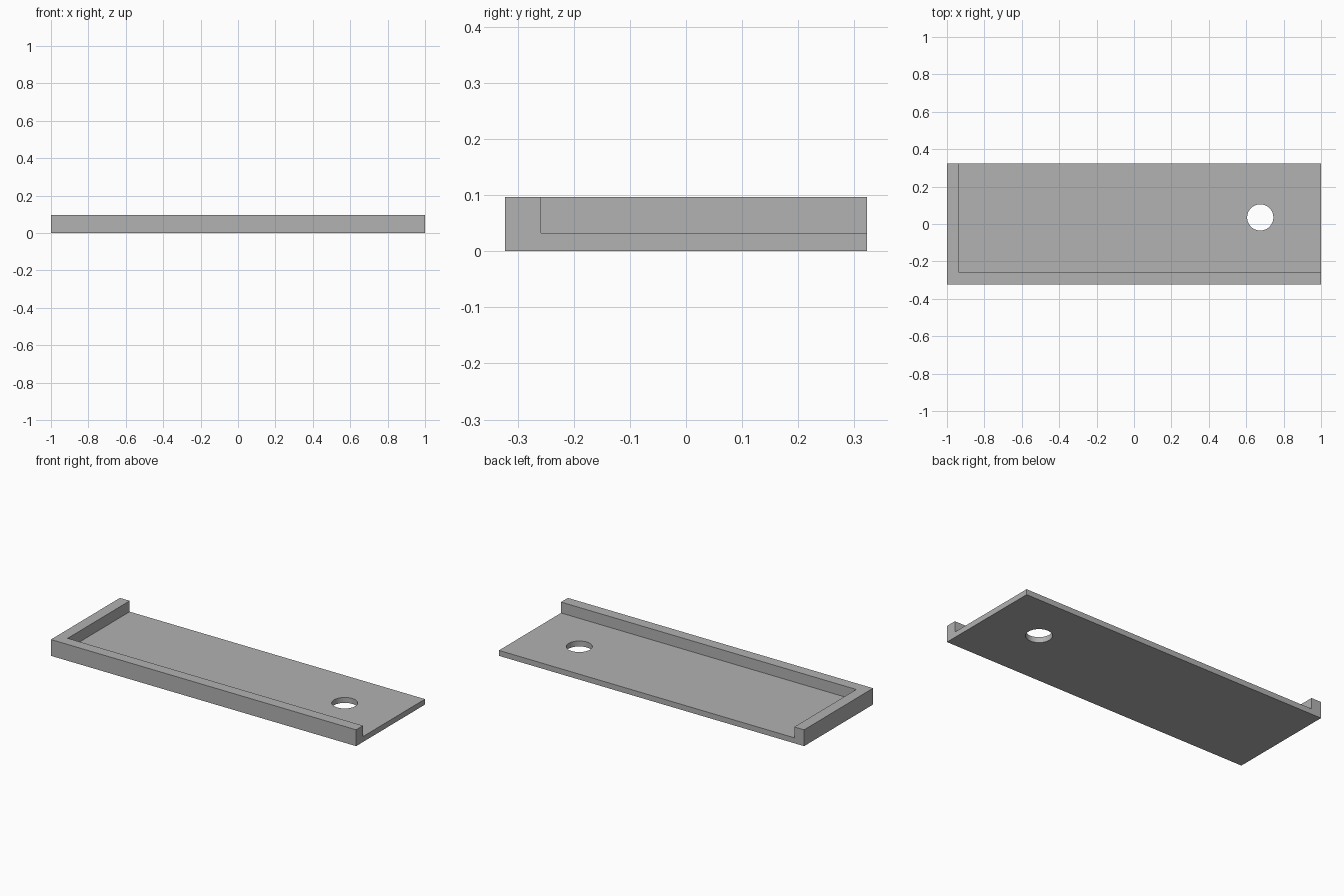
import bpy

U = 2 / 62                          # base module: the floor thickness
HALF_Y, HEIGHT, WALL = 10 * U, 3 * U, 2 * U

default = bpy.data.objects.get("Cube")
if default:
    bpy.data.objects.remove(default, do_unlink=True)

grey = bpy.data.materials.new("plain grey")
grey.use_nodes = True
colour = (0.445, 0.445, 0.445, 1)
grey.diffuse_color = colour
grey.node_tree.nodes["Principled BSDF"].inputs["Base Color"].default_value = colour


def box(name, low, high):
    centre = [(a + b) / 2 for a, b in zip(low, high)]
    bpy.ops.mesh.primitive_cube_add(size=1, location=centre)
    obj = bpy.context.object
    obj.name = name
    obj.scale = [b - a for a, b in zip(low, high)]
    bpy.ops.object.transform_apply(location=True, rotation=False, scale=True)
    obj.data.materials.append(grey)
    return obj


def cut(target, cutter):
    mod = target.modifiers.new(cutter.name, 'BOOLEAN')
    mod.operation = 'DIFFERENCE'
    mod.solver = 'EXACT'
    mod.object = cutter
    bpy.context.view_layer.objects.active = target
    bpy.ops.object.modifier_apply(modifier=mod.name)
    bpy.data.objects.remove(cutter, do_unlink=True)


# Solid block that becomes the tray
tray = box("tray", (-1, -HALF_Y, 0), (1, HALF_Y, HEIGHT))

# Recess open at the back and the +x end, leaving an L-shaped rim
cut(tray, box("recess", (-1 + WALL, -HALF_Y + WALL, U), (1.2, HALF_Y + 0.2, HEIGHT + 0.2)))

# Round hole through the floor
bpy.ops.mesh.primitive_cylinder_add(vertices=64, radius=0.07, depth=0.4,
                                    location=(0.675, 0.035, 0))
hole = bpy.context.object
hole.name = "hole"
hole.data.materials.append(grey)
cut(tray, hole)

# Smooth hole wall, sharp edges elsewhere
bpy.ops.object.select_all(action='DESELECT')
tray.select_set(True)
bpy.context.view_layer.objects.active = tray
bpy.ops.object.shade_smooth_by_angle()
